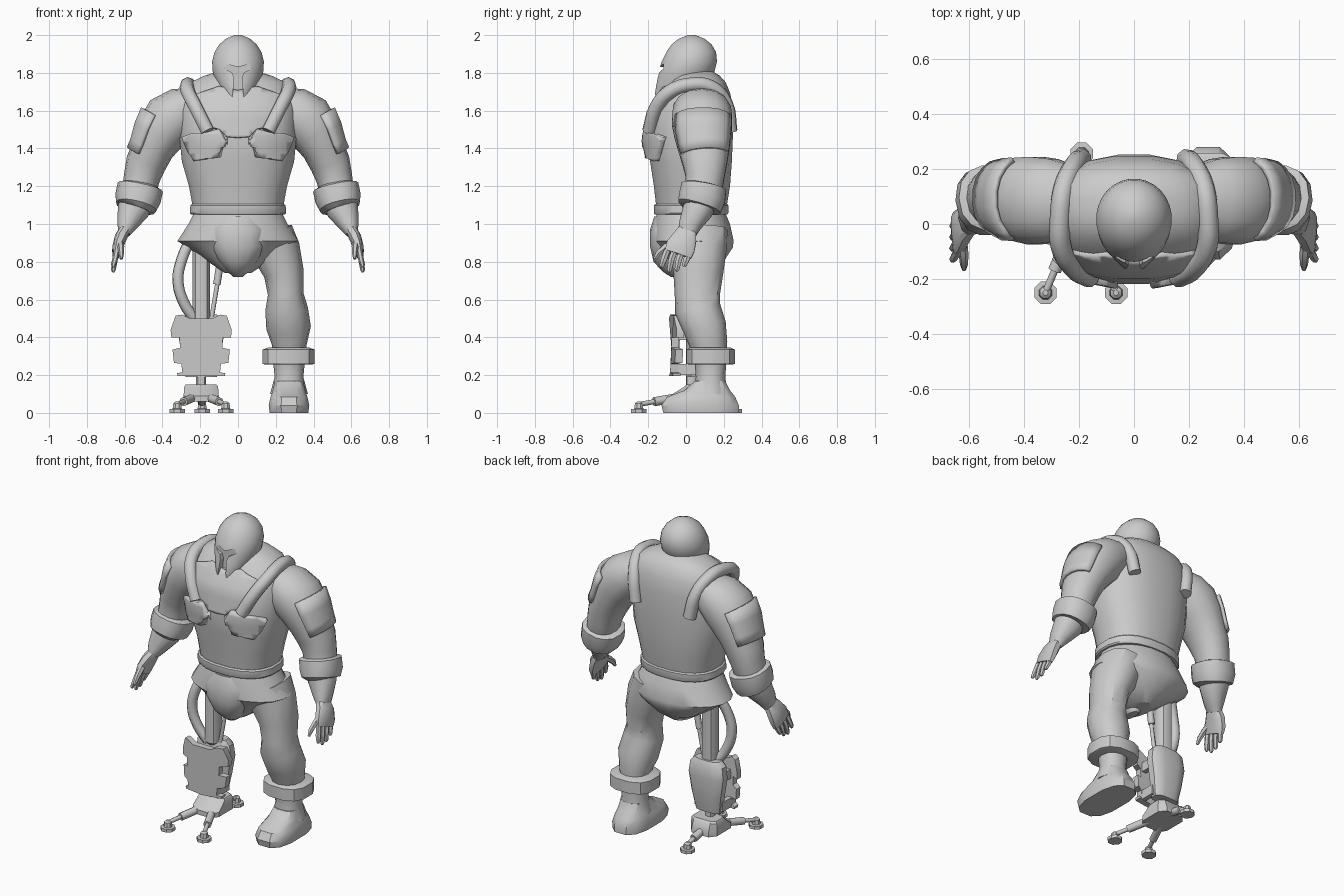
import bpy, bmesh, math
from mathutils import Vector as V


def finish(name, bm, mirror=False):
    bmesh.ops.recalc_face_normals(bm, faces=bm.faces)
    me = bpy.data.meshes.new(name)
    bm.to_mesh(me)
    bm.free()
    ob = bpy.data.objects.new(name, me)
    bpy.context.collection.objects.link(ob)
    if mirror:
        ob.modifiers.new("mirror", 'MIRROR')
    return ob


def skin(name, rings, mirror=False, closed=True):
    bm = bmesh.new()
    rows = [[bm.verts.new(p) for p in r] for r in rings]
    n = len(rows[0])
    for a, b in zip(rows, rows[1:]):
        for i in range(n if closed else n - 1):
            j = (i + 1) % n
            bm.faces.new((a[i], a[j], b[j], b[i]))
    if closed:
        bm.faces.new(rows[0])
        bm.faces.new(rows[-1])
    return finish(name, bm, mirror)


def se(a, p):  # superellipse point
    c, s = math.cos(a), math.sin(a)
    return (math.copysign(abs(c) ** (2 / p), c), math.copysign(abs(s) ** (2 / p), s))


def stack(name, rings, n=20, p=2.4, mirror=False):
    """Horizontal rings: z, centre x, half width, y front, y back."""
    out = []
    for z, cx, rx, y0, y1 in rings:
        pts = [se(math.tau * (i + .5) / n, p) for i in range(n)]
        out.append([V((cx + rx * c, (y0 + y1) / 2 + (y1 - y0) / 2 * s, z)) for c, s in pts])
    return skin(name, out, mirror)


def limb(name, rings, n=12, p=2.2, mirror=False, arc=None):
    """Rings across a path: x, y, z, radius in xz, radius in y."""
    cs = [V(r[:3]) for r in rings]
    out = []
    for k, r in enumerate(rings):
        t = (cs[min(k + 1, len(cs) - 1)] - cs[max(k - 1, 0)]).normalized()
        u = V((0, 1, 0)).cross(t).normalized()
        v = t.cross(u)
        if arc:
            an = [arc[0] + (arc[1] - arc[0]) * i / (n - 1) for i in range(n)]
        else:
            an = [math.tau * i / n for i in range(n)]
        out.append([cs[k] + u * r[3] * c + v * r[4] * s for c, s in (se(a, p) for a in an)])
    return skin(name, out, mirror, arc is None)


def prism(name, pts, y0, y1):
    bm = bmesh.new()
    f = bm.faces.new([bm.verts.new((x, y0, z)) for x, z in pts])
    for v in bmesh.ops.extrude_face_region(bm, geom=[f])['geom']:
        if isinstance(v, bmesh.types.BMVert):
            v.co.y = y1
    return finish(name, bm)


def panel(name, pts, target, thickness):
    """Outline in xz, draped on the front of a target and mirrored."""
    bm = bmesh.new()
    bm.faces.new([bm.verts.new((x, -.5, z)) for x, z in pts])
    for i in range(1, 50):
        for co, no in (((i * .03 - .005, 0, 0), (1, 0, 0)), ((0, 0, 1.2 + i * .03), (0, 0, 1))):
            bmesh.ops.bisect_plane(bm, geom=bm.verts[:] + bm.edges[:] + bm.faces[:], plane_co=co, plane_no=no)
    ob = finish(name, bm)
    w = ob.modifiers.new("drape", 'SHRINKWRAP')
    w.target, w.wrap_method = target, 'PROJECT'
    w.use_project_y, w.use_positive_direction, w.use_negative_direction = True, True, False
    s = ob.modifiers.new("thickness", 'SOLIDIFY')
    s.thickness, s.offset = thickness * 2, 0
    ob.modifiers.new("mirror", 'MIRROR')


def both(half, cx=0):
    return [(cx + x, z) for x, z in half] + [(cx - x, z) for x, z in reversed(half) if x]


def cable(name, pts, r, mirror=False):
    cu = bpy.data.curves.new(name, 'CURVE')
    cu.dimensions = '3D'
    cu.bevel_depth, cu.bevel_resolution, cu.use_fill_caps = r, 2, True
    cu.resolution_u = 4
    sp = cu.splines.new('BEZIER')
    sp.bezier_points.add(len(pts) - 1)
    for b, q in zip(sp.bezier_points, pts):
        b.co = q
        b.handle_left_type = b.handle_right_type = 'AUTO'
    ob = bpy.data.objects.new(name, cu)
    bpy.context.collection.objects.link(ob)
    if mirror:
        ob.modifiers.new("mirror", 'MIRROR')


def box(name, x0, x1, y0, y1, z0, z1):
    return prism(name, [(x0, z0), (x1, z0), (x1, z1), (x0, z1)], y0, y1)


# Helmet with a T-shaped visor opening
helmet = stack("helmet", [(1.635, 0, .03, -.168, -.11), (1.69, 0, .075, -.17, -.01), (1.74, 0, .108, -.16, .1),
    (1.80, 0, .134, -.147, .15), (1.86, 0, .138, -.13, .165), (1.91, 0, .125, -.105, .16),
    (1.95, 0, .1, -.078, .137), (1.98, 0, .066, -.04, .1), (2.0, 0, .02, .01, .05)], 28, 2.0)
visor = prism("visor_cutter", both([(0, 1.83), (.07, 1.85), (.075, 1.825), (.03, 1.8), (.02, 1.77),
    (.03, 1.67), (.012, 1.6), (0, 1.6)]), -.3, -.118)
visor.hide_render = True
visor.hide_set(True)
cut = helmet.modifiers.new("visor", 'BOOLEAN')
cut.operation, cut.object, cut.solver = 'DIFFERENCE', visor, 'EXACT'

# Torso, belt, hips
torso = stack("torso", [(1.05, 0, .235, -.155, .21), (1.2, 0, .262, -.172, .235), (1.33, 0, .3, -.192, .245),
    (1.45, 0, .312, -.205, .25), (1.6, 0, .315, -.185, .25), (1.69, 0, .295, -.135, .237),
    (1.75, 0, .255, -.085, .212), (1.785, 0, .18, -.05, .18), (1.81, 0, .1, -.01, .14)])
stack("belt", [(1.05, 0, .25, -.168, .222), (1.058, 0, .257, -.172, .226), (1.098, 0, .255, -.172, .226),
    (1.106, 0, .245, -.165, .22)])
stack("shorts", [(1.06, 0, .235, -.155, .21), (1.0, 0, .265, -.17, .235), (.91, 0, .325, -.172, .255),
    (.875, 0, .27, -.15, .25), (.8, 0, .16, -.12, .2), (.74, 0, .07, -.08, .12)], 20, 2.1)
stack("front_guard", [(1.04, 0, .1, -.168, 0), (.97, 0, .15, -.19, 0), (.88, 0, .145, -.19, .02),
    (.8, 0, .1, -.172, .03), (.745, 0, .055, -.12, .04), (.72, 0, .025, -.08, .03)], 14, 2.2)

# Chest pads, yoke and shoulder straps
panel("chest_pad", [(.055, 1.43), (.095, 1.5), (.17, 1.48), (.235, 1.475), (.275, 1.46), (.25, 1.4),
    (.22, 1.335), (.16, 1.345), (.1, 1.355)], torso, .034)
panel("chest_yoke", [(0, 1.455), (.06, 1.46), (.1, 1.5), (.19, 1.5), (.24, 1.62), (.22, 1.68), (.1, 1.72),
    (0, 1.7)], torso, .016)
cable("shoulder_strap", [(.16, -.195, 1.49), (.22, -.16, 1.61), (.265, -.085, 1.7), (.268, .03, 1.738),
    (.255, .13, 1.725), (.22, .21, 1.64), (.19, .236, 1.49)], .038, True)

# Arms with cuffs and outer plates
limb("arm", [(.2, .09, 1.64, .09, .12), (.29, .085, 1.6, .13, .155), (.36, .085, 1.55, .148, .163),
    (.41, .09, 1.48, .135, .155), (.45, .095, 1.4, .112, .138), (.488, .1, 1.32, .107, .12),
    (.508, .1, 1.25, .097, .105), (.525, .09, 1.17, .09, .1), (.555, .06, 1.07, .085, .08),
    (.588, .02, .995, .055, .06), (.603, .005, .95, .032, .05)], 14, 2.2, True)
limb("arm_cuff", [(.515, .097, 1.205, .09, .1), (.517, .095, 1.195, .122, .122), (.53, .085, 1.135, .122, .126),
    (.54, .07, 1.09, .108, .118), (.543, .068, 1.08, .08, .09)], 14, 2.3, True)
plate = limb("arm_plate", [(.375, .09, 1.54, .15, .16), (.415, .09, 1.47, .14, .157),
    (.45, .095, 1.4, .122, .145), (.47, .098, 1.355, .12, .135)], 8, 2.2, True,
    (math.pi - 1.1, math.pi + 1.1))
thick = plate.modifiers.new("thickness", 'SOLIDIFY')
thick.thickness, thick.offset = .02, 0

# Hands
limb("palm", [(.598, .008, .97, .03, .048), (.62, -.005, .93, .033, .065), (.637, -.028, .88, .028, .08),
    (.645, -.042, .84, .02, .075)], 10, 3, True)
for i in range(4):
    y, tip = .02 - .04 * i, (.775, .75, .745, .77)[i]
    limb("finger_%d" % (i + 1), [(.642, y, .86, .015, .018), (.652, y - .018, .81, .015, .018),
        (.66, y - .028, tip + .01, .012, .014), (.661, y - .03, tip, .006, .008)], 6, 2, True)
limb("thumb", [(.625, -.05, .91, .018, .022), (.62, -.105, .88, .018, .02), (.618, -.147, .845, .015, .017),
    (.618, -.165, .815, .008, .009)], 6, 2, True)

# Natural leg, cuff and boot
limb("leg", [(.17, .06, .96, .12, .16), (.2, .065, .86, .13, .15), (.243, .065, .74, .106, .132),
    (.252, .06, .63, .094, .12), (.257, .062, .55, .113, .122), (.268, .1, .45, .118, .115),
    (.272, .12, .36, .092, .1), (.27, .13, .28, .085, .085), (.27, .13, .19, .076, .078),
    (.27, .13, .1, .1, .09)], 12, 2.2)
stack("leg_cuff", [(.255, .268, .125, .015, .245), (.26, .268, .142, .0, .262), (.335, .268, .142, .0, .262),
    (.345, .268, .115, .015, .24)], 12, 2.6)
stack("boot", [(0, .27, .105, -.125, .285), (.04, .27, .11, -.135, .285), (.085, .27, .1, -.105, .265),
    (.12, .27, .088, -.01, .235), (.17, .27, .077, .045, .21)], 12, 2.8)

# Mechanical leg: post, hose and piston
CX = -.195
stack("leg_post", [(.12, CX, .028, 0, .06), (.48, CX, .028, 0, .06), (.5, CX, .048, -.02, .08),
    (.95, CX, .048, -.02, .08)], 10, 2.4)
cable("leg_hose", [(-.25, .03, .92), (-.295, .0, .82), (-.318, -.01, .7), (-.285, .0, .58), (-.225, .02, .49)], .03)
cable("piston_rod", [(-.08, .03, .86), (-.14, .02, .5)], .012)
cable("piston_sleeve", [(-.09, .028, .82), (-.112, .025, .68)], .02)

# Shin guard: notched front shield, calf shell behind, side rungs between
shield = prism("shin_shield", both([(0, .5), (.06, .5), (.1, .52), (.135, .515), (.162, .44), (.158, .4),
    (.115, .4), (.112, .345), (.152, .335), (.144, .265), (.105, .26), (.1, .215), (.128, .21), (.125, .195),
    (0, .195)], CX), -.09, -.05)
for v in shield.data.vertices:
    v.co.y += .04 * max(0, abs(v.co.x - CX) - .09) / .07
stack("calf_shell", [(.19, CX, .085, .0, .085), (.3, CX, .105, .0, .105), (.42, CX, .125, .0, .11),
    (.49, CX, .115, .0, .105), (.52, CX, .085, .01, .09)], 12, 3)
for z in (.2, .385):
    for s in (-1, 1):
        x = CX + s * .085
        box("shin_rung", x - .015, x + .015, -.06, .05, z, z + .06)

# Mechanical foot: block, three toes with pads
stack("ankle_block", [(.06, CX, .095, -.09, .14), (.09, CX, .097, -.09, .14), (.14, CX, .093, -.01, .12),
    (.15, CX, .085, 0, .11)], 8, 4)
for i, (x, y) in enumerate([(-.322, -.25), (-.065, -.25), (-.19, .255)]):
    root = V((CX + (x - CX) * .25, -.02 if y < 0 else .09, .085))
    mid = root.lerp(V((x, y, .045)), .65)
    cable("toe_sleeve_%d" % i, [root, mid], .024)
    cable("toe_rod_%d" % i, [root, (x, y, .045)], .013)
    stack("toe_pad_%d" % i, [(0, x, .044, y - .044, y + .044), (.02, x, .044, y - .044, y + .044),
        (.022, x, .026, y - .026, y + .026), (.05, x, .022, y - .022, y + .022),
        (.06, x, .01, y - .01, y + .01)], 8, 2)

# Smooth shading with crisp edges
bpy.ops.object.select_all(action='DESELECT')
for ob in bpy.data.objects:
    if ob.type == 'MESH' and not ob.hide_render:
        ob.select_set(True)
        bpy.context.view_layer.objects.active = ob
bpy.ops.object.shade_smooth_by_angle(angle=math.radians(35))
